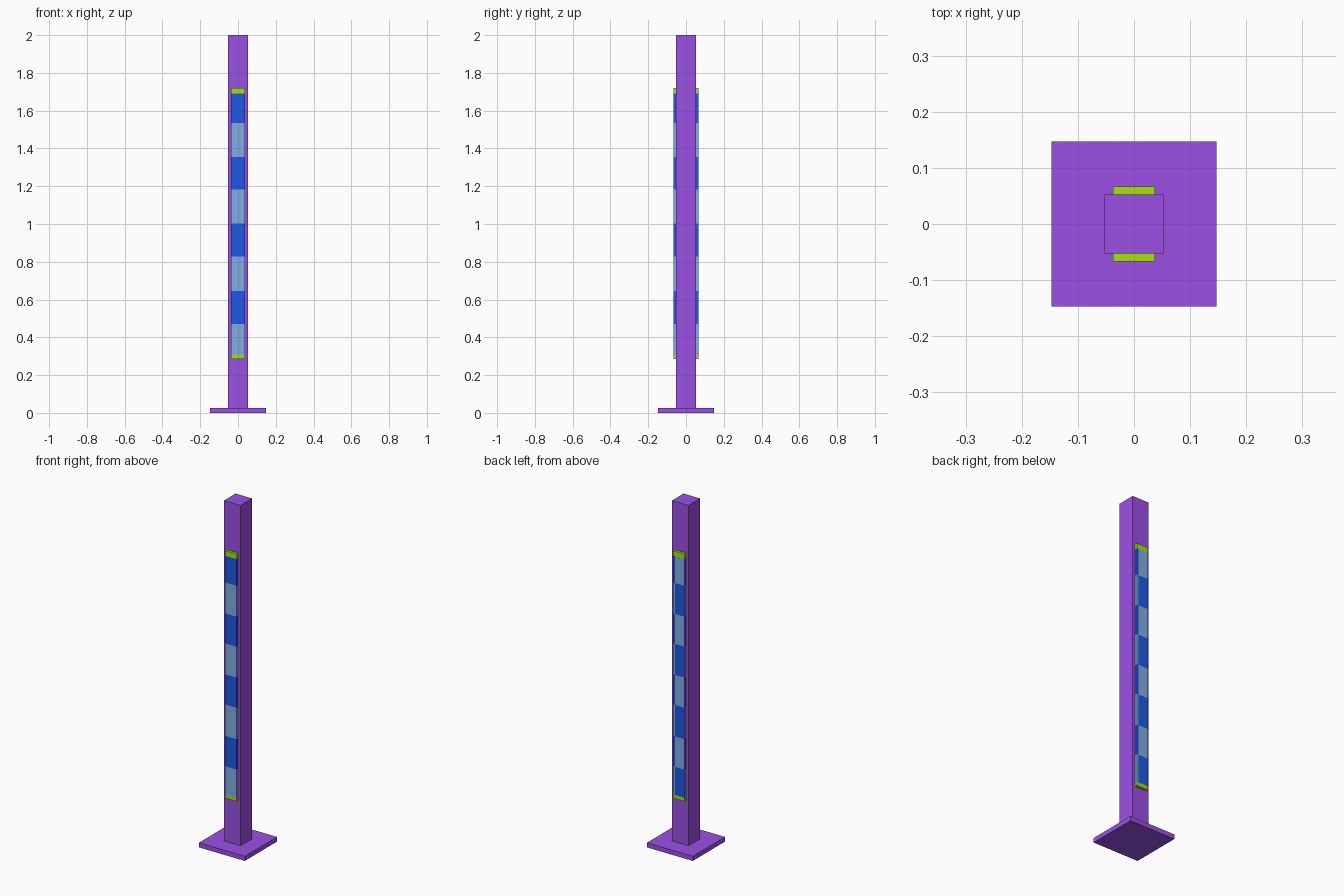
import bpy, bmesh

if "Cube" in bpy.data.objects:
    bpy.data.objects.remove(bpy.data.objects["Cube"])


def material(name, srgb):
    m = bpy.data.materials.new(name)
    lin = [((c / 255 + 0.055) / 1.055) ** 2.4 for c in srgb]
    m.diffuse_color = (*lin, 1)
    m.use_nodes = True
    m.node_tree.nodes["Principled BSDF"].inputs["Base Color"].default_value = m.diffuse_color
    return m


purple = material("purple", (156, 80, 229))
blue = material("deep blue", (30, 88, 228))
pale = material("pale blue", (130, 174, 228))
lime = material("lime", (165, 228, 12))


def box(name, lo, hi, mats, cuts=(), rule=None):
    """Box between two corners, sliced by planes, coloured by a face rule."""
    bm = bmesh.new()
    bmesh.ops.create_cube(bm, size=1)
    for v in bm.verts:
        for i in range(3):
            v.co[i] = lo[i] if v.co[i] < 0 else hi[i]
    for co, no in cuts:
        bmesh.ops.bisect_plane(bm, geom=bm.verts[:] + bm.edges[:] + bm.faces[:],
                               plane_co=co, plane_no=no)
    bm.normal_update()
    if rule:
        for f in bm.faces:
            f.material_index = rule(f.calc_center_median(), f.normal)
    me = bpy.data.meshes.new(name)
    bm.to_mesh(me)
    bm.free()
    for m in mats:
        me.materials.append(m)
    ob = bpy.data.objects.new(name, me)
    bpy.context.collection.objects.link(ob)
    return ob


# Base plate and square post
box("base_plate", (-0.147, -0.147, 0), (0.147, 0.147, 0.027), [purple])
box("post", (-0.053, -0.053, 0.027), (0.053, 0.053, 2.0), [purple])

# Striped strips: lime ends, alternating blue bands
Z0, Z1 = 0.285, 1.72
levels = [0.306, 0.47, 0.646, 0.828, 1.003, 1.182, 1.356, 1.535, 1.69]
EDGE = 0.025  # the back face has a narrow margin with the bands swapped
cuts = [((0, 0, z), (0, 0, 1)) for z in levels]


def band(c, n):
    k = sum(c.z > z for z in levels)
    if k == 0 or k == len(levels):
        return 2
    swapped = n.y > 0.5 and c.x < EDGE
    return (k + swapped) % 2


box("front_strip", (-0.037, -0.067, Z0), (0.037, -0.053, Z1),
    [blue, pale, lime], cuts, band)
box("back_strip", (-0.037, 0.053, Z0), (0.037, 0.067, Z1),
    [blue, pale, lime], cuts + [((EDGE, 0, 0), (1, 0, 0))], band)
